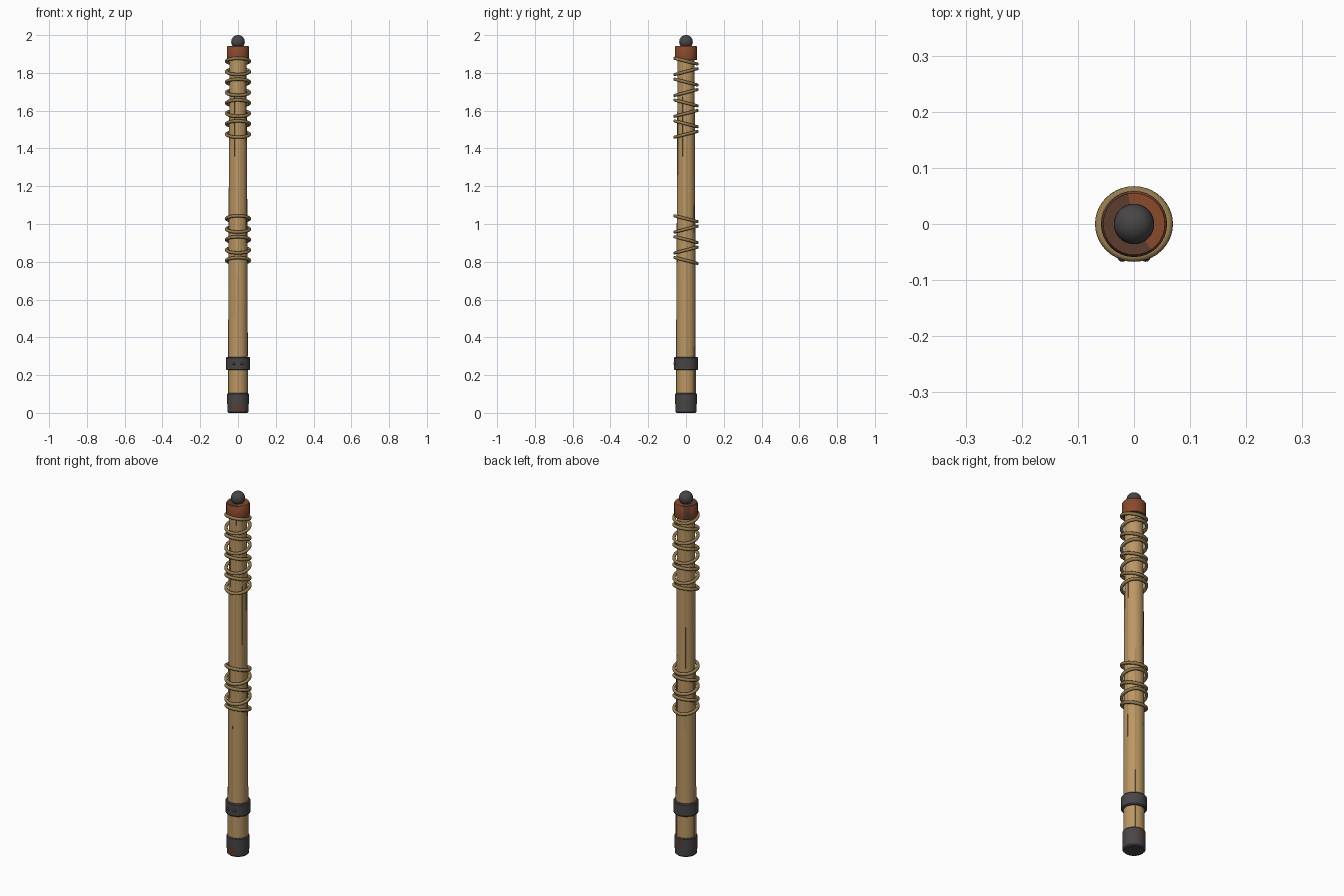
import bpy, math
from mathutils import Matrix

if "Cube" in bpy.data.objects:
    bpy.data.objects.remove(bpy.data.objects["Cube"])


def material(name, rgb):
    m = bpy.data.materials.new(name)
    m.diffuse_color = (*rgb, 1)
    m.use_nodes = True
    m.node_tree.nodes["Principled BSDF"].inputs["Base Color"].default_value = m.diffuse_color
    return m


wood = material("light wood", (0.50, 0.31, 0.13))
grain = material("wood grain", (0.40, 0.24, 0.095))
rope = material("rope", (0.29, 0.195, 0.08))
iron = material("dark iron", (0.065, 0.06, 0.06))
rust = material("rust brown", (0.25, 0.068, 0.025))
dark_rust = material("dark rust", (0.11, 0.045, 0.028))


def smooth(ob, angle=35):
    bpy.ops.object.select_all(action='DESELECT')
    ob.select_set(True)
    bpy.context.view_layer.objects.active = ob
    bpy.ops.object.shade_smooth_by_angle(angle=math.radians(angle))


def lathe(name, profile, mats, sides=32, rule=None):
    """Closed turned part from (radius, z) points; rule(angle_deg, z, is_top) picks the colour."""
    verts, faces = [], []
    for r, z in profile:
        for i in range(sides):
            a = 2 * math.pi * i / sides
            verts.append((r * math.cos(a), r * math.sin(a), z))
    for k in range(len(profile) - 1):
        for i in range(sides):
            j = (i + 1) % sides
            faces.append((k * sides + i, k * sides + j, (k + 1) * sides + j, (k + 1) * sides + i))
    faces.append(tuple(reversed(range(sides))))
    faces.append(tuple((len(profile) - 1) * sides + i for i in range(sides)))
    me = bpy.data.meshes.new(name)
    me.from_pydata(verts, [], faces)
    ob = bpy.data.objects.new(name, me)
    bpy.context.collection.objects.link(ob)
    for m in mats:
        me.materials.append(m)
    if rule:
        for p in me.polygons:
            a = math.degrees(math.atan2(p.center.y, p.center.x)) % 360
            p.material_index = rule(a, p.center.z, p.normal.z > 0.5)
    smooth(ob)
    return ob


# Tapered wooden shaft
lathe("shaft", [(0.052, 0.04), (0.051, 0.6), (0.048, 1.2), (0.045, 1.9)], [wood])


def shaft_radius(z):
    return 0.0525 - 0.0038 * z


# Raised grain strips along the shaft: angle, bottom, top
for n, (deg, z0, z1) in enumerate([(180, 0.1, 1.23), (-90, 0.1, 0.72), (-70, 0.8, 1.88),
                                   (-115, 0.5, 1.7), (10, 0.3, 1.5), (60, 0.1, 1.1),
                                   (120, 0.7, 1.85), (-25, 0.9, 1.85)]):
    a = math.radians(deg)
    verts = []
    for z in (z0, z1):
        r = shaft_radius(z)
        for d, t in ((r - 0.004, -0.003), (r + 0.001, -0.003), (r + 0.001, 0.003), (r - 0.004, 0.003)):
            verts.append((d * math.cos(a) - t * math.sin(a), d * math.sin(a) + t * math.cos(a), z))
    me = bpy.data.meshes.new("grain_strip")
    me.from_pydata(verts, [], [(3, 2, 1, 0), (4, 5, 6, 7), (0, 1, 5, 4), (1, 2, 6, 5),
                               (2, 3, 7, 6), (3, 0, 4, 7)])
    me.materials.append(grain)
    bpy.context.collection.objects.link(bpy.data.objects.new("grain_strip_%d" % (n + 1), me))

# Iron foot cap with rusty patches
lathe("foot_cap", [(0.050, 0.0), (0.056, 0.006), (0.057, 0.05), (0.057, 0.099), (0.053, 0.104)],
      [iron, dark_rust],
      rule=lambda a, z, top: int((75 < a < 105 and z > 0.05) or (245 < a < 290 and 0.006 < z < 0.05)))

# Iron band with two front rivets
lathe("iron_band", [(0.059, 0.226), (0.063, 0.231), (0.063, 0.291), (0.059, 0.296)], [iron])
for side, x in (("left", -0.021), ("right", 0.021)):
    bpy.ops.mesh.primitive_uv_sphere_add(segments=12, ring_count=8, radius=0.008,
                                         location=(x, -0.0595, 0.261))
    ob = bpy.context.object
    ob.name = "rivet_" + side
    ob.data.materials.append(iron)
    smooth(ob)

# Rusted top collar, darker on the back left
lathe("top_collar", [(0.058, 1.868), (0.059, 1.872), (0.059, 1.936), (0.055, 1.942), (0.03, 1.942)],
      [rust, dark_rust],
      rule=lambda a, z, top: int((top and 105 < a < 300) or (110 < a < 150)))

# Iron ball finial
bpy.ops.mesh.primitive_uv_sphere_add(segments=32, ring_count=16, radius=0.036, location=(0, 0, 1.964))
ball = bpy.context.object
ball.name = "ball_finial"
ball.data.materials.append(iron)
smooth(ball)

# Rope wraps: rings tilted alternately forward and back
for label, z_top, count in (("upper", 1.862, 8), ("lower", 1.028, 5)):
    for i in range(count):
        bpy.ops.mesh.primitive_torus_add(major_segments=40, minor_segments=10,
                                         major_radius=0.061, minor_radius=0.0085)
        ob = bpy.context.object
        ob.name = "%s_rope_ring_%d" % (label, i + 1)
        tilt = -0.25 if i % 2 == 0 else 0.25
        ob.data.transform(Matrix.Translation((0, 0, z_top - 0.0553 * i)) @ Matrix.Rotation(tilt, 4, 'X'))
        ob.data.materials.append(rope)
        smooth(ob, 60)
